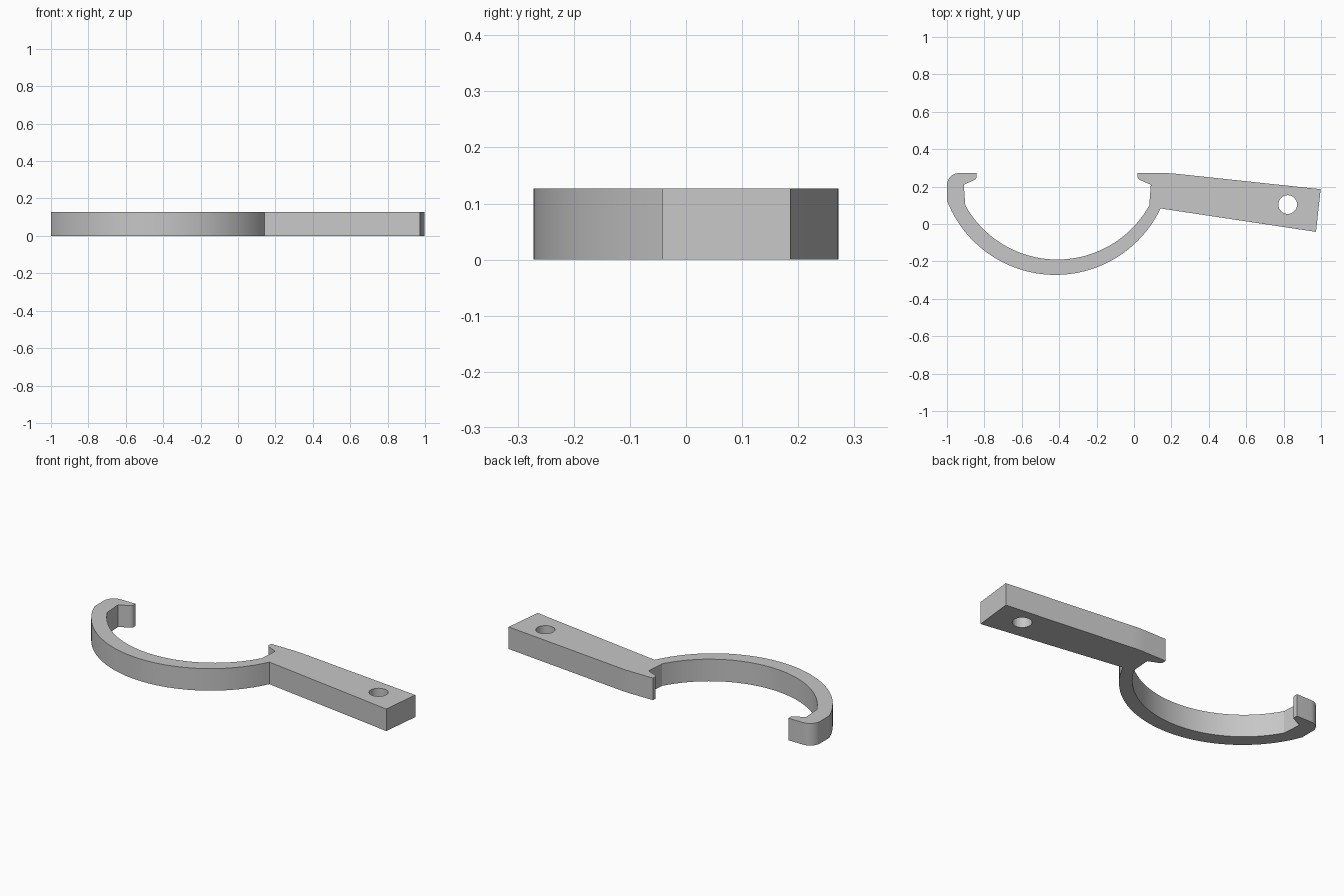
import bpy
import bmesh
from math import atan2, cos, sin, pi, radians
from mathutils import Vector

cube = bpy.data.objects.get("Cube")
if cube:
    bpy.data.objects.remove(cube, do_unlink=True)

THICKNESS = 0.127


def arc(cx, cy, r, start, end, steps):
    """Points on a circle from one angle to another."""
    return [(cx + r * cos(start + (end - start) * i / steps),
             cy + r * sin(start + (end - start) * i / steps))
            for i in range(steps + 1)]


def arc_through(a, mid, b, steps):
    """Lower arc that runs from a through mid to b."""
    a, mid, b = Vector(a), Vector(mid), Vector(b)
    u, v = mid - a, b - a
    d = 2 * u.cross(v)
    c = a + Vector((v.y * u.length_squared - u.y * v.length_squared,
                    u.x * v.length_squared - v.x * u.length_squared)) / d
    start, end = [atan2(p.y - c.y, p.x - c.x) % (2 * pi) for p in (a, b)]
    return arc(c.x, c.y, (a - c).length, start, end, steps)


# Outside of the bow, left to right
outline = arc_through((-1, 0.125), (-0.41, -0.272), (0.142, 0.083), 48)
# Slanted arm and its end
outline += [(0.973, -0.042), (0.998, 0.186)]
outline += [(0.24, 0.267), (0.2, 0.271), (0.16, 0.272)]
# Right lip
outline += [(0.02, 0.272), (0.02, 0.248), (0.025, 0.24), (0.035, 0.234),
            (0.09, 0.21)]
# Inside of the bow, right to left
outline += arc_through((-0.902, 0.1), (-0.41, -0.19), (0.082, 0.1), 48)[::-1]
# Left lip with rounded outer corner
outline += [(-0.91, 0.21), (-0.857, 0.234), (-0.847, 0.24), (-0.842, 0.248),
            (-0.842, 0.272)]
outline += arc(-0.936, 0.208, 0.064, pi / 2, pi, 10)

# Round screw hole in the arm
hole = arc(0.822, 0.104, 0.05, 0, 2 * pi, 32)[:-1]

# Fill the profile around the hole and extrude it
bm = bmesh.new()
edges = []
for loop in (outline, hole):
    verts = [bm.verts.new((x, y, 0)) for x, y in loop]
    edges += [bm.edges.new((v, verts[i - 1])) for i, v in enumerate(verts)]
bmesh.ops.triangle_fill(bm, edges=edges, use_beauty=True, normal=(0, 0, 1))
extruded = bmesh.ops.extrude_face_region(bm, geom=bm.faces[:])
top = [g for g in extruded["geom"] if isinstance(g, bmesh.types.BMVert)]
bmesh.ops.translate(bm, verts=top, vec=(0, 0, THICKNESS))
if not any(f.normal.z < -0.5 for f in bm.faces):
    bm.normal_update()
bmesh.ops.recalc_face_normals(bm, faces=bm.faces[:])

mesh = bpy.data.meshes.new("hook_bracket")
bm.to_mesh(mesh)
bm.free()
bracket = bpy.data.objects.new("hook_bracket", mesh)
bpy.context.collection.objects.link(bracket)

# Plain grey
grey = bpy.data.materials.new("grey plastic")
grey.use_nodes = True
color = (0.57, 0.57, 0.57, 1)
grey.diffuse_color = color
grey.node_tree.nodes["Principled BSDF"].inputs["Base Color"].default_value = color
mesh.materials.append(grey)

# Smooth curved walls, sharp corners
bpy.ops.object.select_all(action="DESELECT")
bracket.select_set(True)
bpy.context.view_layer.objects.active = bracket
bpy.ops.object.shade_smooth_by_angle(angle=radians(20))
